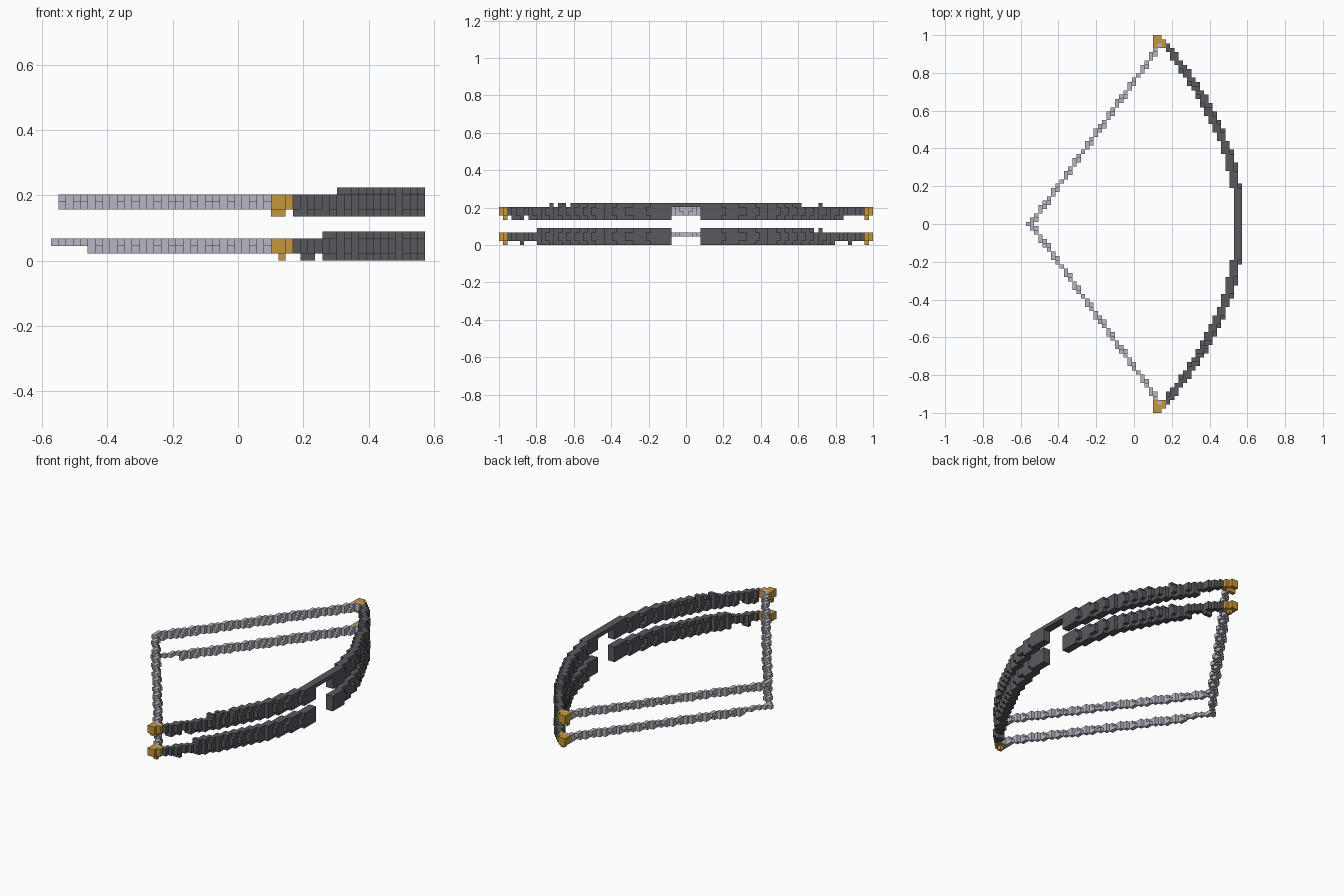
import bpy
import bmesh
from mathutils import Vector

cube = bpy.data.objects.get("Cube")
if cube:
    bpy.data.objects.remove(cube)

V = 2 / 89          # edge of one block
ROWS = 42           # block rows from the middle to each tip


def material(name, rgb):
    m = bpy.data.materials.new(name)
    m.use_nodes = True
    m.diffuse_color = (*rgb, 1)
    m.node_tree.nodes["Principled BSDF"].inputs["Base Color"].default_value = (*rgb, 1)
    return m


dark = material("dark grey", (0.095, 0.1, 0.112))
pale = material("pale grey", (0.47, 0.475, 0.54))
gold = material("gold", (0.56, 0.31, 0.045))

parts = []
taken = set()


def part(name, cells, mat):
    """Reserve the free blocks of a part."""
    cells = set(cells) - taken
    taken.update(cells)
    parts.append((name, cells, mat))


def build(name, cells, mat):
    """Make a mesh from the exposed faces of a set of blocks."""
    bm = bmesh.new()
    for c in cells:
        for axis in range(3):
            for sign in (-1, 1):
                n = list(c)
                n[axis] += sign
                if tuple(n) in taken:
                    continue
                d, u, w = Vector(), Vector(), Vector()
                d[axis] = sign / 2
                u[(axis + 1) % 3] = 0.5
                w[(axis + 2) % 3] = sign / 2
                mid = Vector(c) + Vector((0, 0, 0.5)) + d
                bm.faces.new([bm.verts.new((mid + p) * V)
                              for p in (-u - w, u - w, u + w, w - u)])
    bmesh.ops.remove_doubles(bm, verts=bm.verts, dist=V / 100)
    me = bpy.data.meshes.new(name)
    bm.to_mesh(me)
    bm.free()
    me.materials.append(mat)
    ob = bpy.data.objects.new(name, me)
    bpy.context.collection.objects.link(ob)


def limb(base, has_block):
    """Curved limb, two blocks deep; outer layers step at other rows."""
    for y in range(-ROWS, ROWS + 1):
        for layer in range(4):
            if has_block(layer, y):
                phase = 25.45 if layer in (1, 2) else 25.15
                x = round(phase - 0.0099 * y * y)
                yield (x, y, base + layer)
                yield (x - 1, y, base + layer)


def string(base, has_block):
    """Straight drawn string, two layers high."""
    for y in range(-ROWS, ROWS + 1):
        for layer in (1, 2):
            if has_block(layer, y):
                x = round(-24.4 + 0.72 * abs(y) + (0.35 if layer == 1 else 0))
                yield (x, y, base + layer)


def tips(base, low_cells):
    """Nocks at both ends of the limb."""
    for s in (-1, 1):
        for layer in (1, 2):
            for x, y in ((5, 44), (6, 44), (5, 43), (6, 43), (7, 43), (5, 42), (7, 42)):
                yield (x, s * y, base + layer)
        for x in low_cells:
            yield (x, s * 43, base)


def upper_limb_rule(layer, y):
    a = abs(y)
    if a <= 3:                      # only a thin bridge over the grip
        return layer == 3
    if layer == 3:
        return a <= 27 or a == 32 or y in (-30, -29)
    if layer == 0:
        return a <= 37 or y in (-41, -40, -39)
    return True


def lower_limb_rule(layer, y):
    a = abs(y)
    if a <= 3:                      # open grip
        return False
    if layer == 3:
        return -36 < y <= 30 or y == 32
    if layer == 0:
        return a <= 35 or a == 39
    return True


# nocks
part("upper_tips", tips(6, (5, 6)), gold)
part("lower_tips", tips(0, (6,)), gold)

# strings
part("upper_string", string(6, lambda layer, y: True), pale)
lower = list(string(0, lambda layer, y: layer == 2 or abs(y) > 4))
part("lower_string", lower + [(-25, 0, 2)], pale)

# limbs
part("upper_limb", limb(6, upper_limb_rule), dark)
part("lower_limb", limb(0, lower_limb_rule), dark)

for p in parts:
    build(*p)
